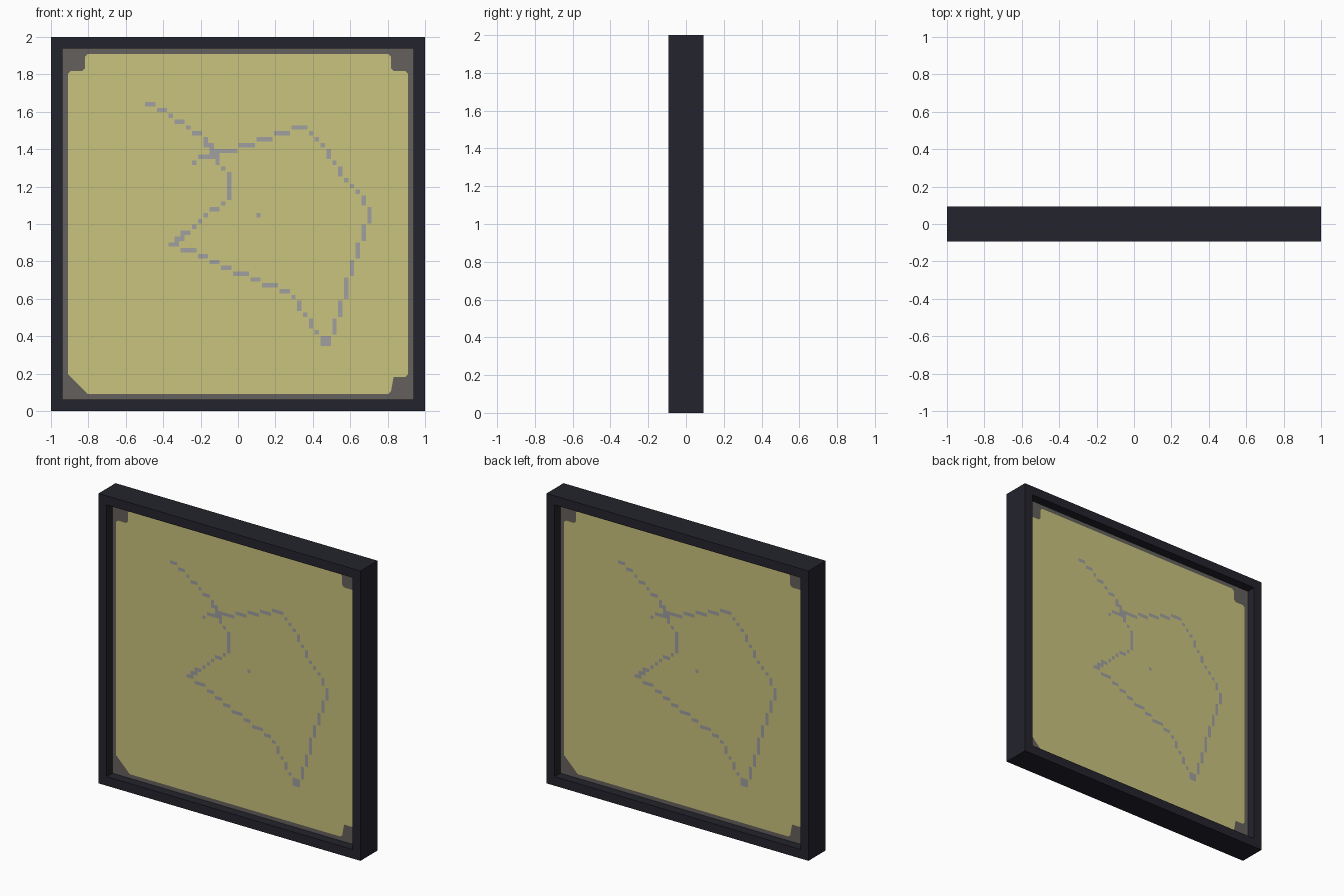
import bpy, bmesh, math

if "Cube" in bpy.data.objects:
    bpy.data.objects.remove(bpy.data.objects["Cube"])

CELL = 1 / 32
HALF_DEPTH = 0.093


def material(name, rgb):
    m = bpy.data.materials.new(name)
    m.diffuse_color = (*rgb, 1)
    m.use_nodes = True
    m.node_tree.nodes["Principled BSDF"].inputs["Base Color"].default_value = m.diffuse_color
    return m


FRAME = material("dark navy", (0.017, 0.017, 0.026))
MAT = material("warm dark grey", (0.128, 0.118, 0.107))
PAPER = material("pale yellow", (0.59, 0.55, 0.21))
INK = material("mid grey", (0.35, 0.35, 0.35))


def finish(name, bm, mat):
    me = bpy.data.meshes.new(name)
    bm.to_mesh(me)
    bm.free()
    me.materials.append(mat)
    ob = bpy.data.objects.new(name, me)
    bpy.context.collection.objects.link(ob)
    return ob


def back_copy(ob, name):
    """Same artwork turned round to the rear of the frame."""
    c = ob.copy()
    c.name = name
    c.rotation_euler.z = math.pi
    bpy.context.collection.objects.link(c)


# Mitred square frame: a rectangular profile carried round four corners
bm = bmesh.new()
profile = [(1, -HALF_DEPTH), (1, HALF_DEPTH), (0.9375, HALF_DEPTH), (0.9375, -HALF_DEPTH)]
rings = [[bm.verts.new((sx * r, y, 1 + sz * r)) for r, y in profile]
         for sx, sz in ((-1, -1), (1, -1), (1, 1), (-1, 1))]
for i in range(4):
    a, b = rings[i], rings[(i + 1) % 4]
    for k in range(4):
        n = (k + 1) % 4
        bm.faces.new((a[k], b[k], b[n], a[n]))
bmesh.ops.recalc_face_normals(bm, faces=bm.faces)
finish("frame", bm, FRAME)

# Recessed backing board
bm = bmesh.new()
bmesh.ops.create_cube(bm, size=1)
for v in bm.verts:
    v.co = (v.co.x * 1.876, v.co.y * 0.06, 1 + v.co.z * 1.876)
finish("backing_board", bm, MAT)

# Paper with a notch at each corner
bm = bmesh.new()
E, N, R = 0.908, 0.818, 0.014
corner = [(E, N - R), (E - R, N), (N + R, N), (N, N + R), (N, E - R), (N - R, E)]
outline = []
for q in range(4):
    c, s = round(math.cos(q * math.pi / 2)), round(math.sin(q * math.pi / 2))
    outline += [(x * c - z * s, x * s + z * c) for x, z in corner]
face = bm.faces.new([bm.verts.new((x, -0.032, 1 + z)) for x, z in outline])
bmesh.ops.triangulate(bm, faces=[face])
paper = finish("paper_front", bm, PAPER)
back_copy(paper, "paper_back")

# Dashed line drawing: waypoints traced over a square grid of small cells
path = [(-.49, 1.645), (-.36, 1.58), (-.23, 1.49), (-.17, 1.45), (-.14, 1.39), (-.08, 1.29),
        (-.05, 1.26), (-.05, 1.16), (-.08, 1.11), (-.17, 1.05), (-.24, .985), (-.33, .92),
        (-.35, .89), (-.28, .86), (-.2, .83), (-.13, .80), (.01, .735), (.15, .675),
        (.26, .64), (.36, .515), (.39, .46), (.45, .39), (.48, .36), (.515, .45), (.545, .56),
        (.61, .76), (.64, .87), (.67, .99), (.70, 1.06), (.67, 1.13), (.57, 1.24),
        (.48, 1.36), (.45, 1.42), (.39, 1.48), (.34, 1.515), (.25, 1.485), (.13, 1.455),
        (.04, 1.425), (-.06, 1.395), (-.17, 1.365), (-.25, 1.33)]


def cell(p):
    return math.floor(p[0] / CELL), math.floor(p[1] / CELL)


cells = {cell((.105, 1.045))}
for a, b in zip(path, path[1:]):
    (x0, z0), (x1, z1) = cell(a), cell(b)
    n = max(abs(x1 - x0), abs(z1 - z0), 1)
    for k in range(n + 1):
        cells.add((math.floor(x0 + (x1 - x0) * k / n + 0.5),
                   math.floor(z0 + (z1 - z0) * k / n + 0.5)))
# Thicker knots at the lowest corner and at the crossing
for x, z in ((.45, .36), (.48, .39), (-.14, 1.36), (-.11, 1.36), (-.11, 1.39), (-.11, 1.33),
             (-.31, .92), (-.17, 1.42)):
    cells.add(cell((x, z)))

bm = bmesh.new()


def plate(x0, x1, z0, z1):
    bm.faces.new([bm.verts.new((x, -0.034, z))
                  for x, z in ((x0, z0), (x1, z0), (x1, z1), (x0, z1))])


G = 0.004
for i, j in sorted(cells):
    x, z = i * CELL, j * CELL
    right, up = (i + 1, j) in cells, (i, j + 1) in cells
    plate(x + G, x + CELL - G, z + G, z + CELL - G)
    if right:
        plate(x + CELL - G, x + CELL + G, z + G, z + CELL - G)
    if up:
        plate(x + G, x + CELL - G, z + CELL - G, z + CELL + G)
    if right and up and (i + 1, j + 1) in cells:
        plate(x + CELL - G, x + CELL + G, z + CELL - G, z + CELL + G)
drawing = finish("line_drawing_front", bm, INK)
back_copy(drawing, "line_drawing_back")
